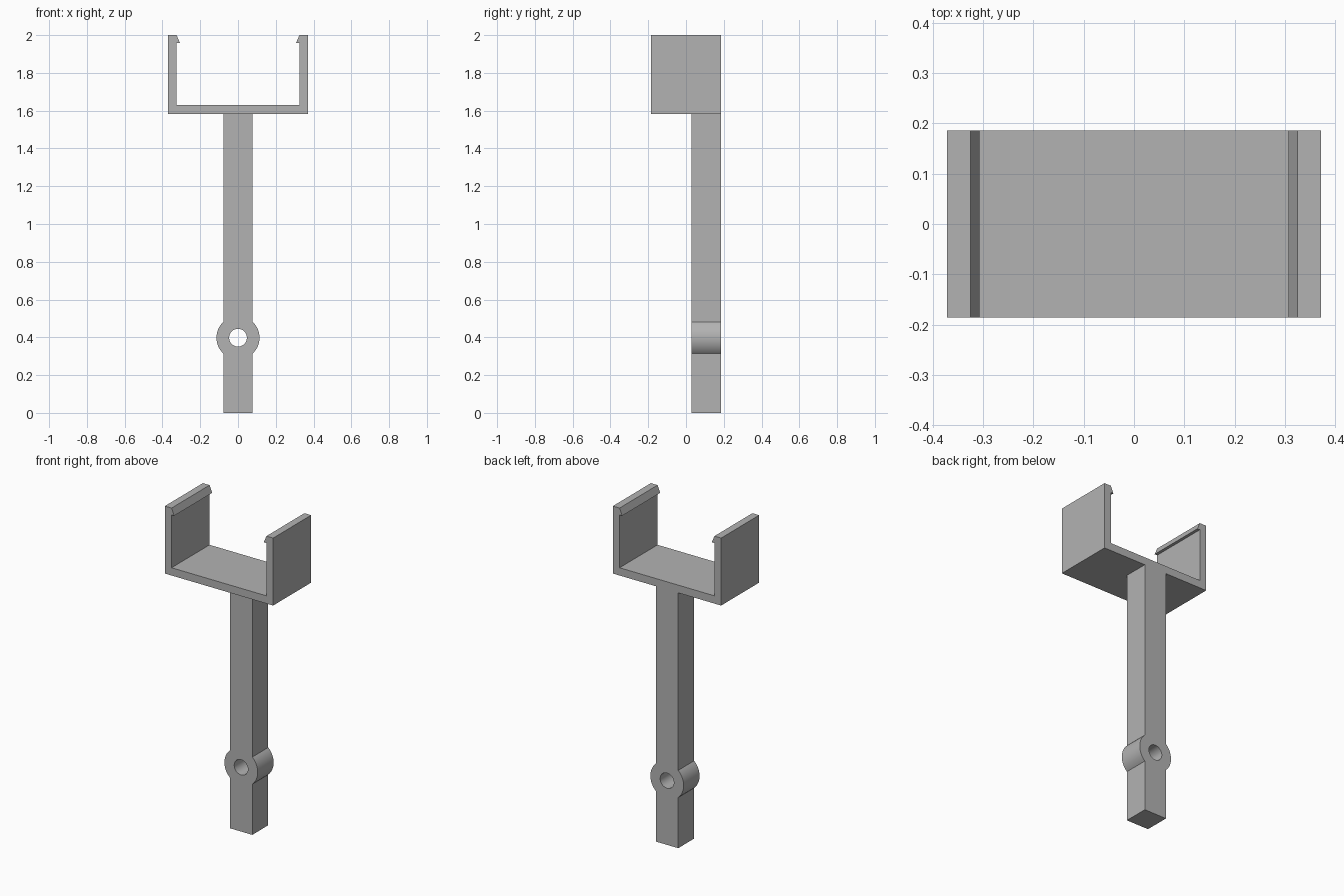
import bpy
import bmesh
import math

if "Cube" in bpy.data.objects:
    bpy.data.objects.remove(bpy.data.objects["Cube"], do_unlink=True)

grey = bpy.data.materials.new("plain grey")
grey.use_nodes = True
colour = (0.45, 0.45, 0.45, 1)
grey.diffuse_color = colour
grey.node_tree.nodes["Principled BSDF"].inputs["Base Color"].default_value = colour

BACK = 0.186


def extrude_profile(name, points, y0, y1):
    """Extrude an x-z outline from y0 to y1."""
    bm = bmesh.new()
    face = bm.faces.new([bm.verts.new((x, y0, z)) for x, z in points])
    result = bmesh.ops.extrude_face_region(bm, geom=[face])
    moved = [v for v in result["geom"] if isinstance(v, bmesh.types.BMVert)]
    bmesh.ops.translate(bm, verts=moved, vec=(0, y1 - y0, 0))
    bmesh.ops.recalc_face_normals(bm, faces=bm.faces)
    mesh = bpy.data.meshes.new(name)
    bm.to_mesh(mesh)
    bm.free()
    mesh.materials.append(grey)
    obj = bpy.data.objects.new(name, mesh)
    bpy.context.collection.objects.link(obj)
    return obj


def arc(radius, start, end, steps, centre_z):
    angles = [start + (end - start) * i / steps for i in range(steps + 1)]
    return [(radius * math.cos(a), centre_z + radius * math.sin(a)) for a in angles]


# Cradle: U channel with a snap hook along the top of each wall
base, floor, top = 1.582, 1.63, 2.0
outer, inner, hook_tip, hook_z = 0.371, 0.325, 0.307, 1.957
half = [(outer, base), (outer, top), (inner, top), (hook_tip, hook_z),
        (inner, hook_z), (inner, floor)]
cradle = extrude_profile("cradle", half + [(-x, z) for x, z in reversed(half)],
                         -BACK, BACK)

# Post: square bar with a round boss swelling out on both sides
post_half, boss_radius, boss_z = 0.077, 0.114, 0.398
swing = math.acos(post_half / boss_radius)
side = [(post_half, 0)] + arc(boss_radius, -swing, swing, 24, boss_z) + [(post_half, base)]
post = extrude_profile("post", side + [(-x, z) for x, z in reversed(side)], 0.03, BACK)

# Bolt hole through the boss
hole = extrude_profile("hole_cutter", arc(0.047, 0, math.tau, 48, boss_z)[:-1], -0.1, 0.3)
hole.hide_render = True
cut = post.modifiers.new("bolt_hole", "BOOLEAN")
cut.operation = "DIFFERENCE"
cut.solver = "EXACT"
cut.object = hole
bpy.ops.object.select_all(action="DESELECT")
post.select_set(True)
bpy.context.view_layer.objects.active = post
bpy.ops.object.modifier_apply(modifier=cut.name)
bpy.data.objects.remove(hole, do_unlink=True)
bpy.ops.object.shade_smooth_by_angle(angle=math.radians(30))
